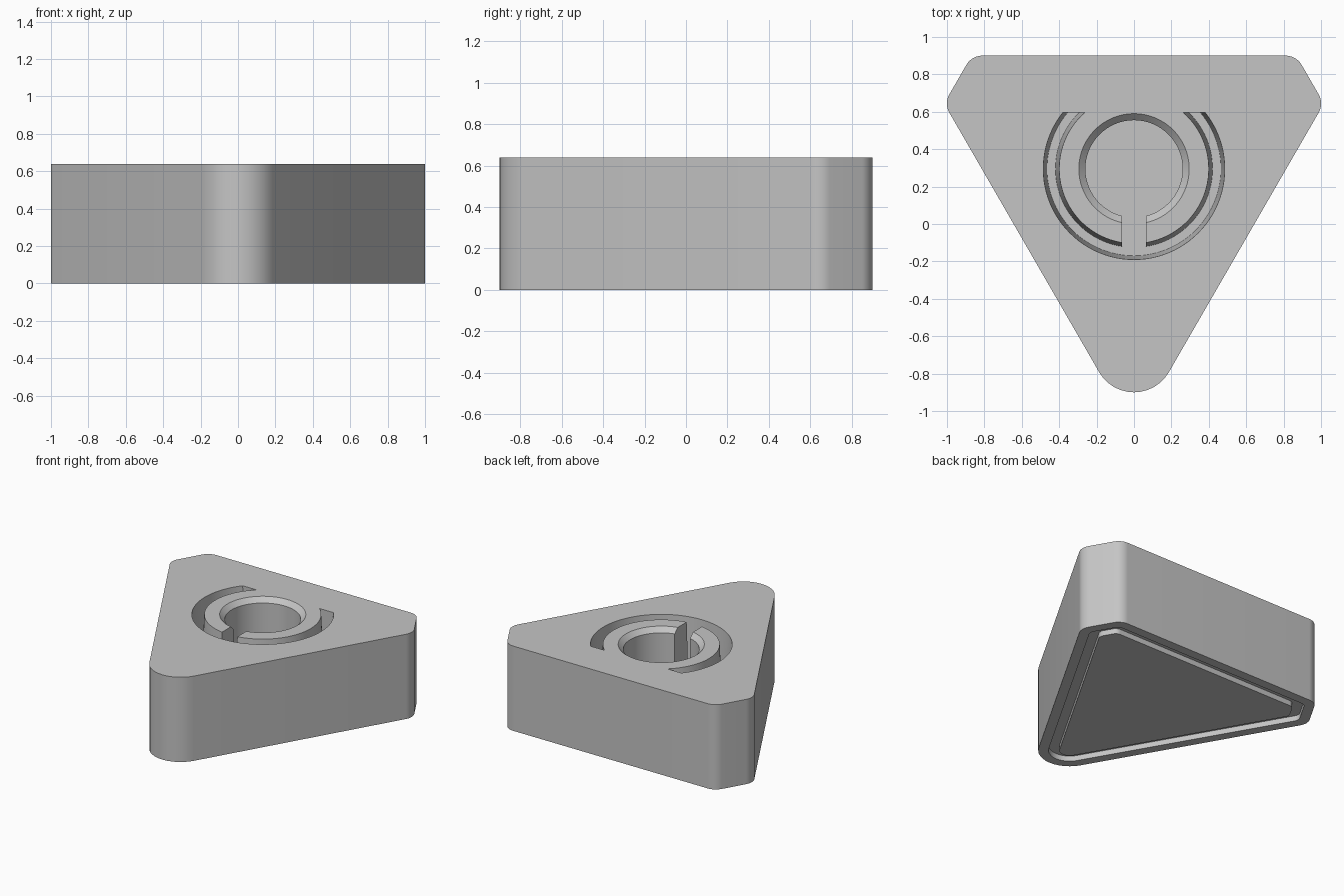
import bpy
import bmesh
import math
from mathutils import Vector, Matrix

cube = bpy.data.objects.get("Cube")
if cube:
    bpy.data.objects.remove(cube, do_unlink=True)

HEIGHT = 0.64
FLOOR = 0.2            # floor of the top cavity
CENTRE = Vector((0, 0.295, 0))

grey = bpy.data.materials.new("plain_grey")
grey.use_nodes = True
grey.diffuse_color = (0.56, 0.56, 0.56, 1)
grey.node_tree.nodes["Principled BSDF"].inputs["Base Color"].default_value = grey.diffuse_color

# Sharp corners (x, y, fillet radius) of the truncated triangle, counter-clockwise
CORNERS = [(0, -1.115, 0.215), (1.0155, 0.644, 0.1), (0.868, 0.9, 0.1),
           (-0.868, 0.9, 0.1), (-1.0155, 0.644, 0.1)]


def outline(inset=0.0, steps=12):
    """Rounded outline, moved inwards by inset."""
    pts = [Vector(c[:2]) for c in CORNERS]
    result = []
    for i, (x, y, radius) in enumerate(CORNERS):
        p = pts[i]
        a = (p - pts[i - 1]).normalized()
        b = (pts[(i + 1) % len(pts)] - p).normalized()
        na, nb = Vector((a.y, -a.x)), Vector((b.y, -b.x))
        bisector = (na + nb).normalized()
        reach = 1 / bisector.dot(na)
        r = max(radius - inset, 0.05)
        centre = p - bisector * reach * (inset + r)
        start = math.atan2(na.y, na.x)
        turn = na.angle(nb)
        for s in range(steps + 1):
            t = start + turn * s / steps
            result.append(centre + Vector((math.cos(t), math.sin(t))) * r)
    return result


def make_object(name, bm, cutter=False):
    bmesh.ops.recalc_face_normals(bm, faces=bm.faces)
    mesh = bpy.data.meshes.new(name)
    bm.to_mesh(mesh)
    bm.free()
    mesh.materials.append(grey)
    obj = bpy.data.objects.new(name, mesh)
    bpy.context.collection.objects.link(obj)
    if cutter:
        obj.hide_render = True
        obj.display_type = 'WIRE'
    return obj


def prism(name, points, z0, z1, cutter=False):
    bm = bmesh.new()
    face = bm.faces.new([bm.verts.new((p[0], p[1], z0)) for p in points])
    grown = bmesh.ops.extrude_face_region(bm, geom=[face], use_keep_orig=True)
    top = [v for v in grown["geom"] if isinstance(v, bmesh.types.BMVert)]
    bmesh.ops.translate(bm, verts=top, vec=(0, 0, z1 - z0))
    return make_object(name, bm, cutter)


def lathe(name, profile, closed, steps=96):
    bm = bmesh.new()
    verts = [bm.verts.new((r, 0, z)) for r, z in profile]
    edges = [bm.edges.new(pair) for pair in zip(verts, verts[1:])]
    if closed:
        edges.append(bm.edges.new((verts[-1], verts[0])))
    bmesh.ops.spin(bm, geom=verts + edges, cent=(0, 0, 0), axis=(0, 0, 1),
                   angle=math.tau, steps=steps)
    bmesh.ops.remove_doubles(bm, verts=bm.verts, dist=0.0001)
    bmesh.ops.transform(bm, matrix=Matrix.Translation(CENTRE), verts=bm.verts)
    return make_object(name, bm, True)


def box(name, x0, x1, y0, y1, z0, z1):
    return prism(name, [(x0, y0), (x1, y0), (x1, y1), (x0, y1)], z0, z1, True)


def cut(target, cutter):
    mod = target.modifiers.new("cut", 'BOOLEAN')
    mod.operation = 'DIFFERENCE'
    mod.solver = 'EXACT'
    mod.object = cutter
    bpy.ops.object.select_all(action='DESELECT')
    bpy.context.view_layer.objects.active = target
    target.select_set(True)
    bpy.ops.object.modifier_apply(modifier=mod.name)
    bpy.data.objects.remove(cutter, do_unlink=True)


# Main block
body = prism("body", outline(), 0, HEIGHT)

# Drafted ring groove, cut off straight at the back
TOP = HEIGHT + 0.05
groove = lathe("groove_cutter", [(0.42, FLOOR), (0.465, FLOOR), (0.485, HEIGHT), (0.485, TOP),
                                 (0.40, TOP), (0.40, HEIGHT)], True)
cut(groove, box("groove_end", -1, 1, 0.597, 1, 0, 1))
cut(body, groove)

# Round central hole with a chamfered rim
cut(body, lathe("hole_cutter", [(0, FLOOR), (0.26, FLOOR), (0.26, HEIGHT - 0.035),
                                (0.295, HEIGHT), (0.295, TOP), (0, TOP)], False))

# Slot joining the hole to the groove
cut(body, box("slot_cutter", -0.064, 0.064, -0.145, 0.15, FLOOR, TOP))

# Recess underneath, leaving a channel around a flush panel
cut(body, prism("recess_cutter", outline(0.07), -0.05, 0.04, True))
panel = prism("bottom_panel", outline(0.145), 0, 0.05)

for obj in (body, panel):
    bpy.ops.object.select_all(action='DESELECT')
    bpy.context.view_layer.objects.active = obj
    obj.select_set(True)
    bpy.ops.object.shade_smooth_by_angle(angle=math.radians(25))
